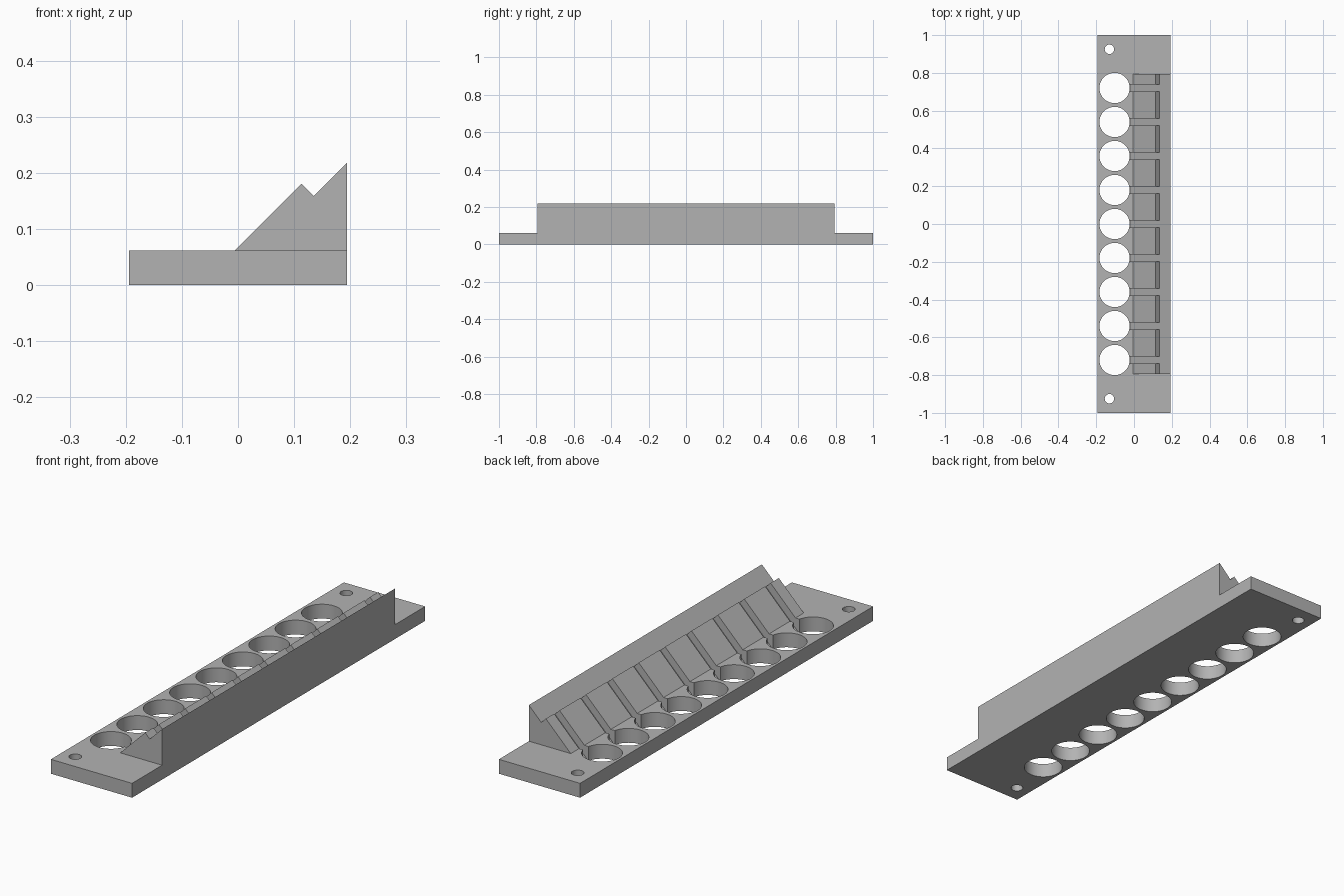
import bpy, bmesh, math
from mathutils import Matrix

if "Cube" in bpy.data.objects:
    bpy.data.objects.remove(bpy.data.objects["Cube"])

HALF_W, PLATE_H = 0.194, 0.062
PITCH, COUNT = 0.18, 9
stations = [(i - (COUNT - 1) / 2) * PITCH for i in range(COUNT)]

grey = bpy.data.materials.new("plain grey")
grey.use_nodes = True
colour = (0.45, 0.45, 0.45, 1)
grey.diffuse_color = colour
grey.node_tree.nodes["Principled BSDF"].inputs["Base Color"].default_value = colour


def make_object(name, bm):
    bmesh.ops.recalc_face_normals(bm, faces=bm.faces)
    mesh = bpy.data.meshes.new(name)
    bm.to_mesh(mesh)
    bm.free()
    mesh.materials.append(grey)
    obj = bpy.data.objects.new(name, mesh)
    bpy.context.collection.objects.link(obj)
    return obj


def add_prism(bm, profile, y0, y1):
    """Extrude an x-z profile along y."""
    face = bm.faces.new([bm.verts.new((x, y0, z)) for x, z in profile])
    out = bmesh.ops.extrude_face_region(bm, geom=[face])
    verts = [v for v in out["geom"] if isinstance(v, bmesh.types.BMVert)]
    bmesh.ops.translate(bm, vec=(0, y1 - y0, 0), verts=verts)


def add_hole(bm, x, y, radius, sides):
    bmesh.ops.create_cone(bm, cap_ends=True, segments=sides, radius1=radius,
                          radius2=radius, depth=0.3,
                          matrix=Matrix.Translation((x, y, PLATE_H / 2)))


def combine(target, tool, operation):
    mod = target.modifiers.new(tool.name, "BOOLEAN")
    mod.operation, mod.object, mod.solver = operation, tool, "EXACT"
    bpy.context.view_layer.objects.active = target
    bpy.ops.object.modifier_apply(modifier=mod.name)
    bpy.data.objects.remove(tool)


# Base plate
bm = bmesh.new()
add_prism(bm, [(-HALF_W, 0), (HALF_W, 0), (HALF_W, PLATE_H), (-HALF_W, PLATE_H)], -1, 1)
rack = make_object("rack_body", bm)

# Sloped rest with a notch behind its ridge
bm = bmesh.new()
add_prism(bm, [(-0.036, 0.032), (0.113, 0.181), (0.135, 0.159),
               (HALF_W, 0.218), (HALF_W, 0.032)], -0.795, 0.795)
combine(rack, make_object("sloped_rest", bm), "UNION")

# Round wells and end screw holes
bm = bmesh.new()
for y in stations:
    add_hole(bm, -0.103, y, 0.08, 64)
for y in (-0.925, 0.925):
    add_hole(bm, -0.13, y, 0.025, 32)
combine(rack, make_object("hole_cutter", bm), "DIFFERENCE")

# Slots running down the slope into each well
bm = bmesh.new()
for y in stations:
    add_prism(bm, [(-0.06, 0.004), (-0.02, 0.004), (0.135, 0.159),
                   (0.135, 0.3), (-0.06, 0.3)], y - 0.0185, y + 0.0185)
combine(rack, make_object("slot_cutter", bm), "DIFFERENCE")

# Smooth the hole walls, keep the edges sharp
bpy.ops.object.select_all(action="DESELECT")
rack.select_set(True)
bpy.context.view_layer.objects.active = rack
bpy.ops.object.shade_smooth_by_angle(angle=math.radians(30))
